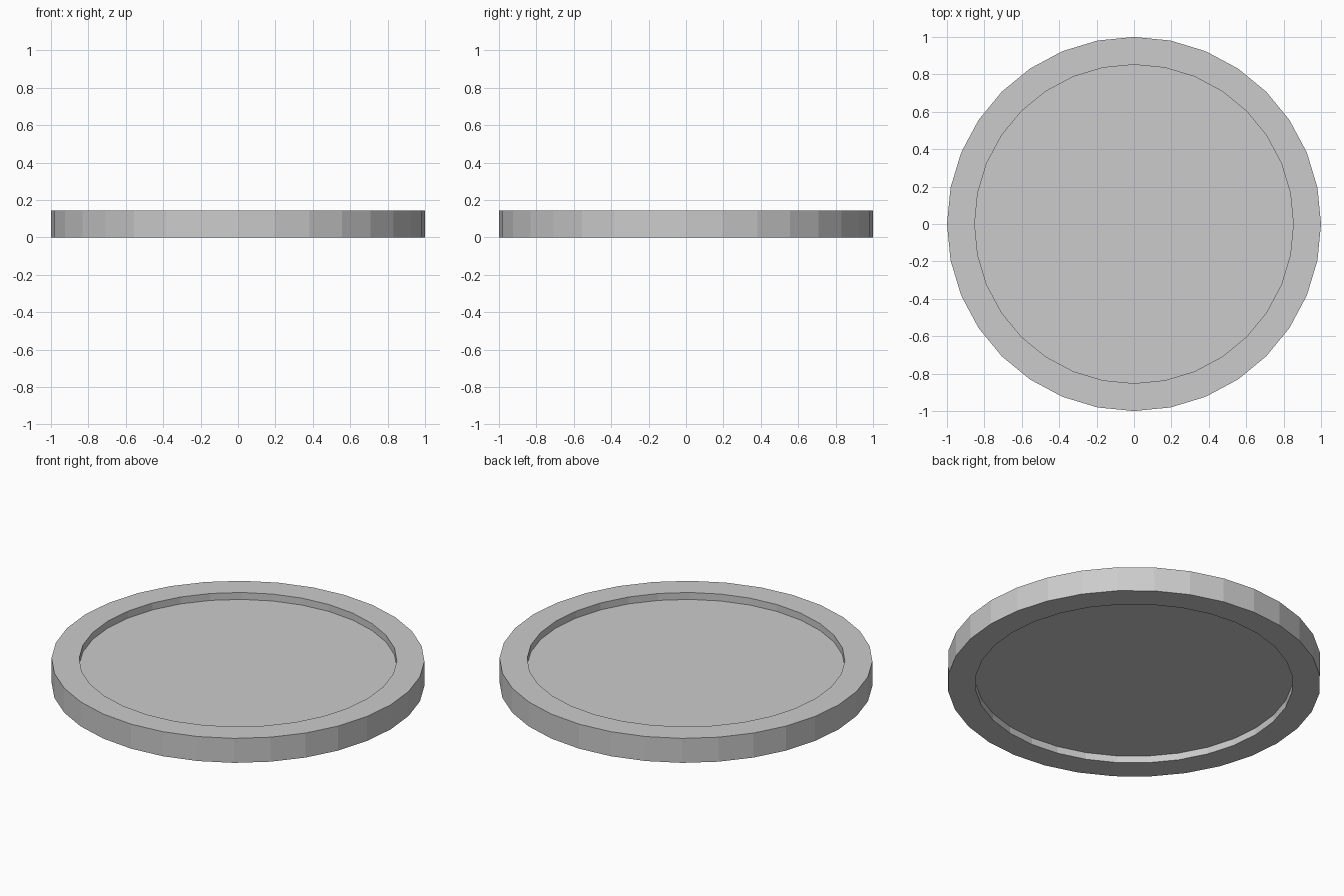
import bpy, bmesh, math

if "Cube" in bpy.data.objects:
    bpy.data.objects.remove(bpy.data.objects["Cube"])

SIDES = 32
R_OUT, R_IN = 1.0, 0.852
HEIGHT, RECESS = 0.145, 0.041

# Cross-section from the lower panel edge, round the rim, to the upper panel edge
profile = [
    (R_IN, RECESS), (R_IN, 0), (R_OUT, 0),
    (R_OUT, HEIGHT), (R_IN, HEIGHT), (R_IN, HEIGHT - RECESS),
]

bm = bmesh.new()
rings = []
for r, z in profile:
    rings.append([bm.verts.new((r * math.cos(2 * math.pi * i / SIDES),
                                r * math.sin(2 * math.pi * i / SIDES), z))
                  for i in range(SIDES)])

# Rim walls
for a, b in zip(rings, rings[1:]):
    for i in range(SIDES):
        j = (i + 1) % SIDES
        bm.faces.new((a[i], a[j], b[j], b[i]))

# Recessed panels below and above
bm.faces.new(rings[0][::-1])
bm.faces.new(rings[-1])
bmesh.ops.recalc_face_normals(bm, faces=bm.faces[:])

mesh = bpy.data.meshes.new("recessed_disc")
bm.to_mesh(mesh)
bm.free()
bpy.context.collection.objects.link(bpy.data.objects.new("recessed_disc", mesh))
